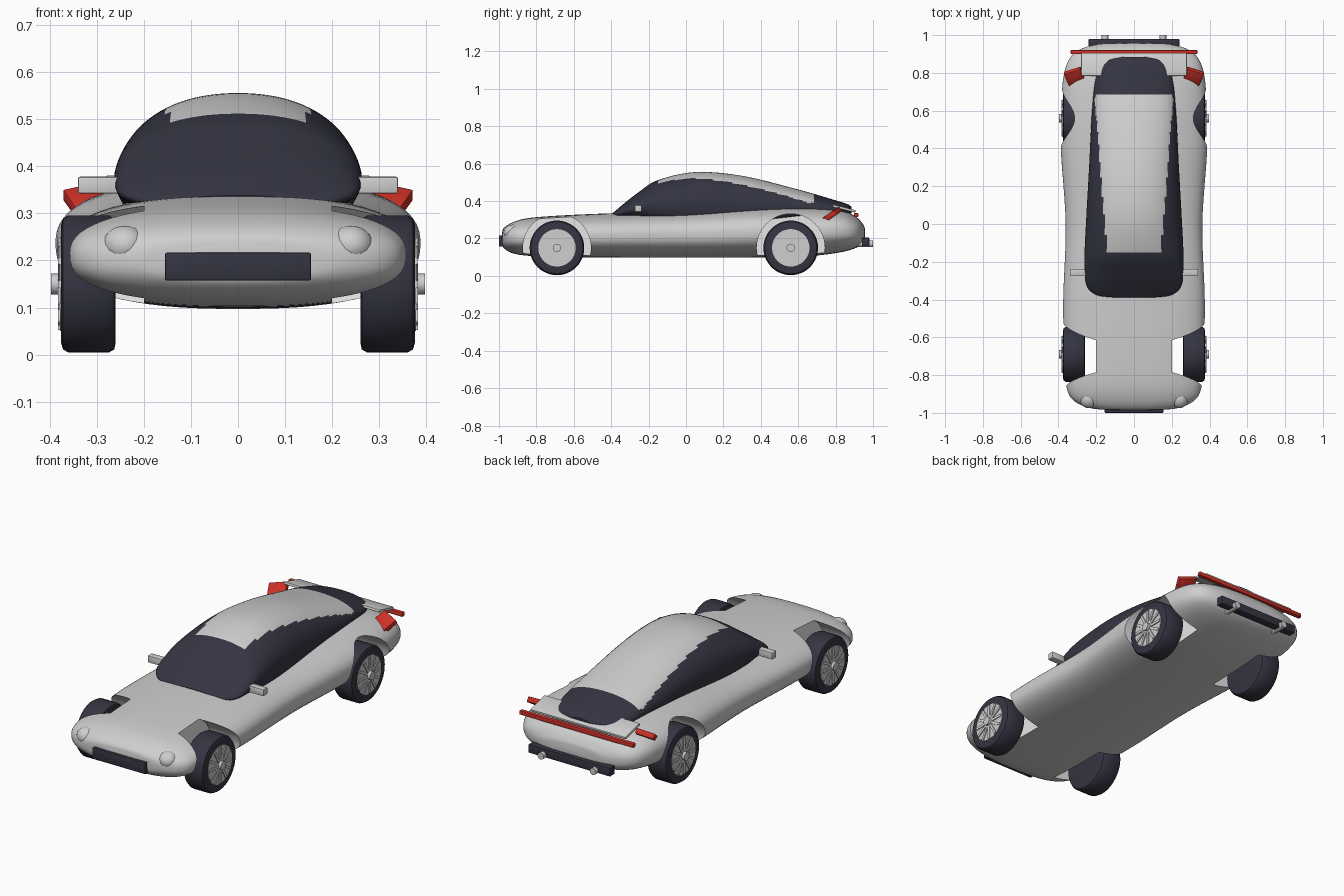
import bpy, bmesh, math
from mathutils import Matrix, Vector, Euler

cube = bpy.data.objects.get("Cube")
if cube:
    bpy.data.objects.remove(cube, do_unlink=True)


def material(name, rgb):
    m = bpy.data.materials.new(name)
    m.use_nodes = True
    m.diffuse_color = (*rgb, 1)
    m.node_tree.nodes["Principled BSDF"].inputs["Base Color"].default_value = (*rgb, 1)
    return m


SILVER = material("silver paint", (0.62, 0.62, 0.62))
DARK = material("dark navy", (0.035, 0.035, 0.055))
RED = material("tail red", (0.62, 0.03, 0.02))
WHITE = material("white lining", (0.95, 0.95, 0.95))


def finish(name, bm, *mats):
    bmesh.ops.recalc_face_normals(bm, faces=bm.faces)
    mesh = bpy.data.meshes.new(name)
    bm.to_mesh(mesh)
    bm.free()
    for m in mats:
        mesh.materials.append(m)
    ob = bpy.data.objects.new(name, mesh)
    bpy.context.collection.objects.link(ob)
    return ob


def smooth(ob, angle=40):
    bpy.ops.object.select_all(action="DESELECT")
    ob.select_set(True)
    bpy.context.view_layer.objects.active = ob
    bpy.ops.object.shade_smooth_by_angle(angle=math.radians(angle))


def skin(bm, rings):
    """Join closed rings of points into a capped surface."""
    loops = [[bm.verts.new(p) for p in ring] for ring in rings]
    for a, b in zip(loops, loops[1:]):
        for i in range(len(a)):
            j = (i + 1) % len(a)
            bm.faces.new((a[i], a[j], b[j], b[i]))
    bm.faces.new(loops[0])
    bm.faces.new(loops[-1])


def spline(points, steps):
    """Smooth curve through the section stations."""
    pts = [Vector(p) for p in points]
    pts = [pts[0] * 2 - pts[1]] + pts + [pts[-1] * 2 - pts[-2]]
    out = []
    for a, b, c, d in zip(pts, pts[1:], pts[2:], pts[3:]):
        for k in range(steps):
            t = k / steps
            out.append(b + 0.5 * t * (c - a + t * (2 * a - 5 * b + 4 * c - d
                                                   + t * (3 * (b - c) + d - a))))
    return out + [pts[-2]]


def section(station, power, n=64):
    y, half, top, bottom = station
    mid, rise = (top + bottom) / 2, (top - bottom) / 2
    ring = []
    for i in range(n):
        a = 2 * math.pi * (i + 0.5) / n
        c, s = math.cos(a), math.sin(a)
        ring.append((half * math.copysign(abs(c) ** (2 / power), c), y,
                     mid + rise * math.copysign(abs(s) ** (2 / power), s)))
    return ring


def lathe(bm, profile, y, z, n=48):
    """Turn (x, radius) pairs around an axle running along x."""
    skin(bm, [[(x, y + r * math.cos(2 * math.pi * i / n), z + r * math.sin(2 * math.pi * i / n))
               for i in range(n)] for x, r in profile])


def box(name, loc, size, mat, rot=(0, 0, 0), bevel=0.004):
    bm = bmesh.new()
    bmesh.ops.create_cube(bm, size=1, matrix=Matrix.Diagonal((*size, 1)))
    bmesh.ops.bevel(bm, geom=bm.edges[:], offset=bevel, segments=2, profile=0.5, affect="EDGES")
    bm.transform(Matrix.Translation(loc) @ Euler(rot).to_matrix().to_4x4())
    ob = finish(name, bm, mat)
    smooth(ob)
    return ob


AXLES = {"front": -0.69, "rear": 0.56}
AXLE_Z = 0.15
SIDES = {"left": 1, "right": -1}

# Body shell: stations are y, half width, top, bottom
body_stations = [
    (-0.985, 0.10, 0.225, 0.18), (-0.975, 0.23, 0.255, 0.15), (-0.93, 0.325, 0.285, 0.122),
    (-0.85, 0.36, 0.308, 0.108), (-0.69, 0.37, 0.322, 0.1), (-0.4, 0.375, 0.335, 0.098),
    (0, 0.362, 0.345, 0.097), (0.4, 0.388, 0.368, 0.098), (0.65, 0.385, 0.372, 0.105),
    (0.82, 0.365, 0.355, 0.125), (0.91, 0.31, 0.315, 0.15), (0.95, 0.2, 0.27, 0.18),
    (0.958, 0.08, 0.24, 0.2)]
bm = bmesh.new()
skin(bm, [section(s, 2.5) for s in spline(body_stations, 6)])
body = finish("body", bm, SILVER, WHITE)

# Wheel wells cut into the shell, lined in white
bm = bmesh.new()
for y in AXLES.values():
    for sx in SIDES.values():
        lathe(bm, [(sx * 0.2, 0.182), (sx * 0.5, 0.182)], y, AXLE_Z, 64)
for f in bm.faces:
    f.material_index = 1
wells = finish("wheel_well_cutter", bm, SILVER, WHITE)
wells.hide_render = True
cut = body.modifiers.new("wheel wells", "BOOLEAN")
cut.operation = "DIFFERENCE"
cut.solver = "EXACT"
cut.object = wells
bpy.context.view_layer.objects.active = body
bpy.ops.object.modifier_apply(modifier=cut.name)
bpy.data.objects.remove(wells, do_unlink=True)
smooth(body, 35)

# Cabin: dark glass with a silver roof panel
cabin_stations = [
    (-0.39, 0.12, 0.338, 0.31), (-0.375, 0.2, 0.35, 0.305), (-0.33, 0.25, 0.388, 0.3),
    (-0.25, 0.262, 0.45, 0.28), (-0.15, 0.262, 0.512, 0.24), (0.05, 0.252, 0.555, 0.2),
    (0.3, 0.238, 0.535, 0.22), (0.6, 0.222, 0.462, 0.27), (0.78, 0.2, 0.41, 0.3),
    (0.86, 0.15, 0.385, 0.32), (0.885, 0.06, 0.37, 0.335)]
bm = bmesh.new()
skin(bm, [section(s, 2.15, 96) for s in spline(cabin_stations, 10)])
for f in bm.faces:
    x, y, z = f.calc_center_median()
    if -0.155 < y < 0.69 and abs(x) < 0.155 + 0.08 * y and z > 0.39:
        f.material_index = 1
smooth(finish("cabin", bm, DARK, SILVER))

# Wheels: tyre, rim disc, spokes and cap
for end, y in AXLES.items():
    for side, sx in SIDES.items():
        tag = f"{end}_{side}"
        bm = bmesh.new()
        lathe(bm, [(sx * x, r) for x, r in ((0.26, 0.125), (0.263, 0.139), (0.275, 0.146),
                                            (0.36, 0.146), (0.372, 0.139), (0.376, 0.125))],
              y, AXLE_Z)
        smooth(finish(f"tyre_{tag}", bm, DARK))
        bm = bmesh.new()
        lathe(bm, [(sx * 0.3, 0.1), (sx * 0.378, 0.1)], y, AXLE_Z)
        lathe(bm, [(sx * 0.37, 0.022), (sx * 0.397, 0.022)], y, AXLE_Z, 24)
        hub = Matrix.Translation((sx * 0.379, y, AXLE_Z))
        for k in range(12):
            turn = Matrix.Rotation(k * math.pi / 6, 4, "X")
            spoke = Matrix.Translation((0, 0, 0.055)) @ Matrix.Diagonal((0.008, 0.014, 0.085, 1))
            bmesh.ops.create_cube(bm, size=1, matrix=hub @ turn @ spoke)
        smooth(finish(f"rim_{tag}", bm, SILVER), 30)

# Paired details
for side, sx in SIDES.items():
    bm = bmesh.new()
    bmesh.ops.create_uvsphere(bm, u_segments=24, v_segments=16, radius=1)
    bm.transform(Matrix.Translation((sx * 0.24, -0.925, 0.232))
                 @ Matrix.Diagonal((0.048, 0.05, 0.042, 1)))
    smooth(finish(f"headlight_{side}", bm, SILVER))
    box(f"mirror_{side}", (sx * 0.295, -0.255, 0.36), (0.09, 0.036, 0.036), SILVER)
    box(f"tail_light_{side}", (sx * 0.312, 0.778, 0.326), (0.095, 0.09, 0.028), RED,
        (math.radians(32), sx * math.radians(12), -sx * math.radians(18)))
    bm = bmesh.new()
    bmesh.ops.create_cone(bm, cap_ends=True, segments=24, radius1=0.018, radius2=0.018,
                          depth=0.1, matrix=Matrix.Translation((sx * 0.153, 0.95, 0.172))
                          @ Matrix.Rotation(math.pi / 2, 4, "X"))
    smooth(finish(f"exhaust_{side}", bm, SILVER))

# Front grille, rear valance, spoiler and light bar
box("grille", (0, -0.98, 0.187), (0.31, 0.04, 0.06), DARK)
box("rear_valance", (0, 0.96, 0.182), (0.48, 0.04, 0.045), DARK)
box("spoiler", (0, 0.845, 0.36), (0.56, 0.125, 0.014), SILVER, (math.radians(-14), 0, 0))
box("rear_light_bar", (0, 0.91, 0.325), (0.67, 0.022, 0.022), RED)
